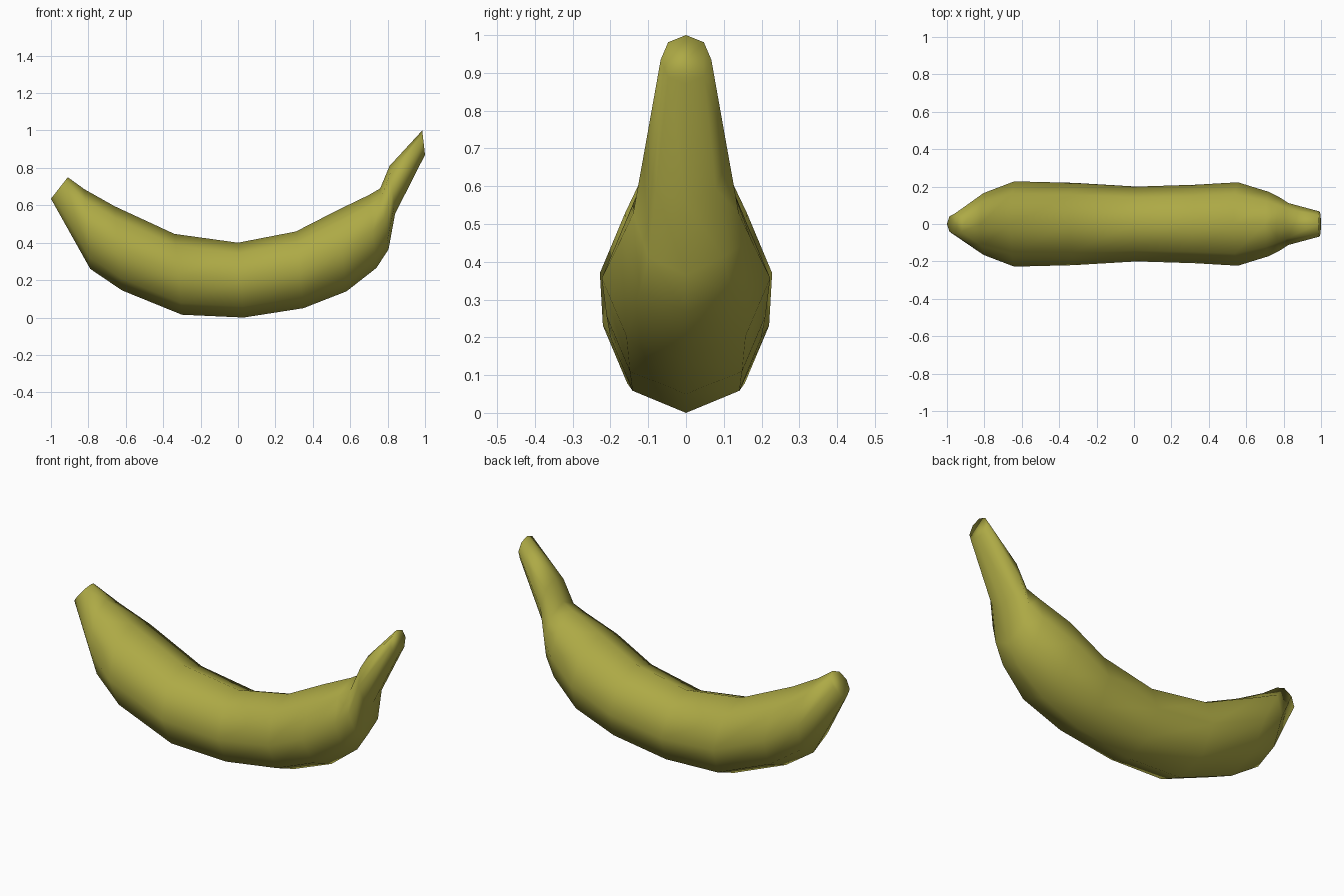
import bpy, bmesh, math
from mathutils import Vector

if "Cube" in bpy.data.objects:
    bpy.data.objects.remove(bpy.data.objects["Cube"])

# Rings along the fruit: inner-curve point (x, z), outer-curve point (x, z), half width
rings = [
    (-0.91, 0.75, -1.00, 0.635, 0.058),
    (-0.82, 0.685, -0.79, 0.26, 0.165),
    (-0.66, 0.595, -0.62, 0.145, 0.228),
    (-0.34, 0.447, -0.30, 0.015, 0.220),
    (0.00, 0.40, 0.03, 0.00, 0.200),
    (0.31, 0.46, 0.35, 0.05, 0.210),
    (0.53, 0.573, 0.58, 0.14, 0.223),
    (0.70, 0.655, 0.74, 0.265, 0.172),
    (0.76, 0.69, 0.805, 0.365, 0.140),
    (0.81, 0.81, 0.84, 0.555, 0.112),
    (0.985, 1.00, 1.00, 0.87, 0.067),
]
SIDES = 8

# Loft octagonal rings into one skin
bm = bmesh.new()
loops = []
for tx, tz, bx, bz, w in rings:
    top, bottom = Vector((tx, 0, tz)), Vector((bx, 0, bz))
    mid, half = (top + bottom) / 2, (top - bottom) / 2
    loop = []
    for i in range(SIDES):
        a = 2 * math.pi * i / SIDES
        loop.append(bm.verts.new(mid + half * math.cos(a) + Vector((0, w * math.sin(a), 0))))
    loops.append(loop)
for a, b in zip(loops, loops[1:]):
    for i in range(SIDES):
        j = (i + 1) % SIDES
        bm.faces.new((a[i], a[j], b[j], b[i]))

# Blossom end and stem end caps
bm.faces.new(loops[0])
bm.faces.new(loops[-1])
bmesh.ops.recalc_face_normals(bm, faces=bm.faces)
for f in bm.faces:
    f.smooth = True

mesh = bpy.data.meshes.new("banana")
bm.to_mesh(mesh)
bm.free()
banana = bpy.data.objects.new("banana", mesh)
bpy.context.collection.objects.link(banana)

# Yellow-green peel
peel = bpy.data.materials.new("peel")
peel.diffuse_color = (0.42, 0.40, 0.06, 1)
peel.use_nodes = True
peel.node_tree.nodes["Principled BSDF"].inputs["Base Color"].default_value = peel.diffuse_color
mesh.materials.append(peel)
